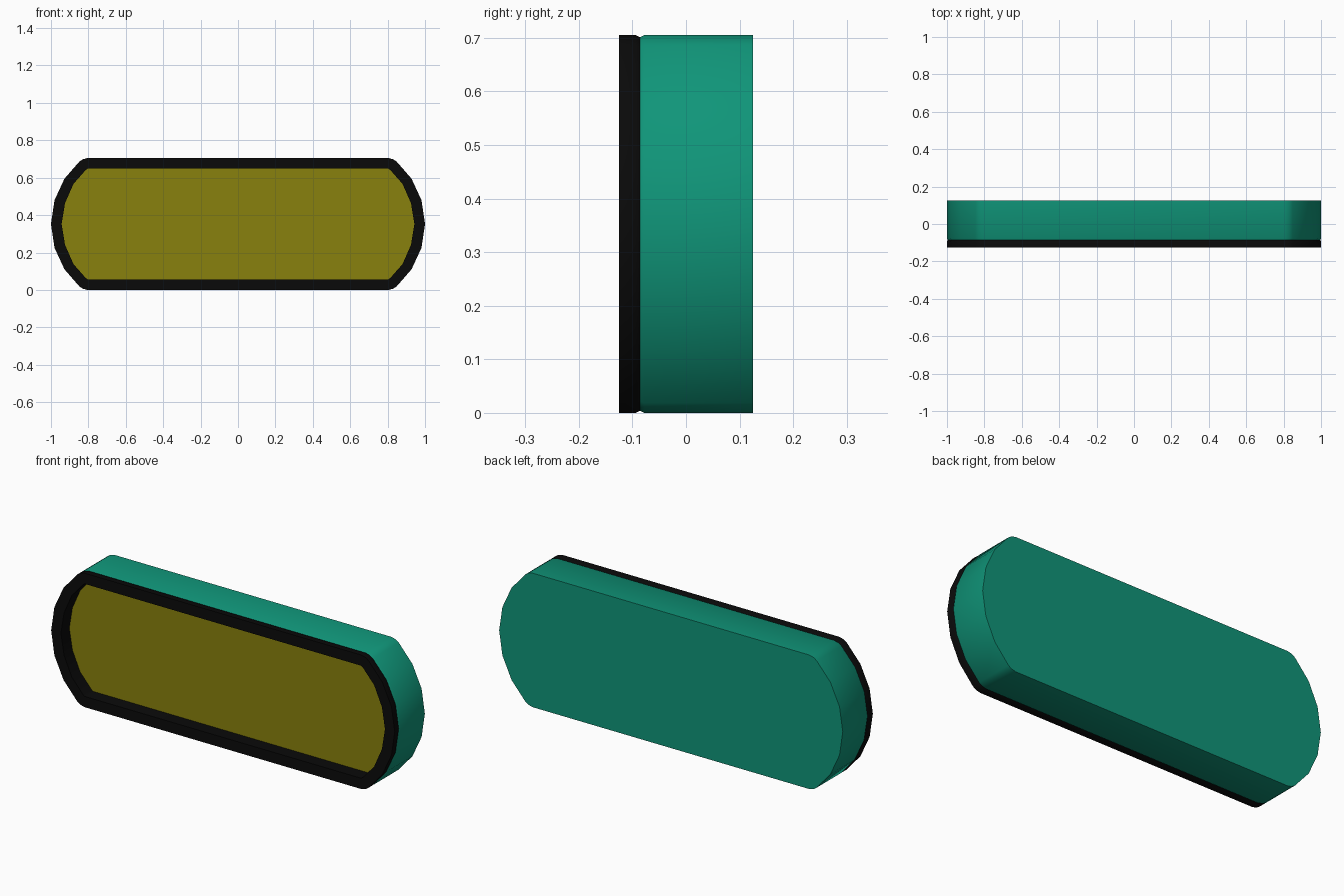
import bpy
import bmesh

if "Cube" in bpy.data.objects:
    bpy.data.objects.remove(bpy.data.objects["Cube"])

CZ = 0.3525  # height of the centre line

# One quadrant of the outer and inner outlines, from the side tip to the top edge
OUTER = [(1, 0), (.981, .127), (.928, .242), (.848, .334), (.83, .346), (.805, .3525)]
INNER = [(.943, 0), (.925, .111), (.88, .214), (.814, .289), (.809, .2925), (.803, .296)]


def ring(quad, y, inset=0.0):
    """Mirror a quadrant into a full closed outline at depth y."""
    q = [(x * (1 - inset), z * (1 - inset / 0.3525 if inset else 1)) for x, z in quad]
    top = q + [(-x, z) for x, z in reversed(q)]
    pts = top + [(x, -z) for x, z in reversed(top[1:-1])]
    return [(x, y, z + CZ) for x, z in pts]


def loft(name, rings, color, cap_start=False, cap_end=False):
    bm = bmesh.new()
    rows = [[bm.verts.new(p) for p in r] for r in rings]
    n = len(rows[0])
    for a, b in zip(rows, rows[1:]):
        for i in range(n):
            j = (i + 1) % n
            bm.faces.new((a[i], a[j], b[j], b[i]))
    if cap_start:
        bm.faces.new(list(reversed(rows[0])))
    if cap_end:
        bm.faces.new(rows[-1])
    bm.normal_update()
    mesh = bpy.data.meshes.new(name)
    # Lofts running front to back come out inward-facing for this winding
    if rings[0][0][1] < rings[-1][0][1]:
        outward = rows[0][0].link_faces[0].normal.x
    else:
        outward = 1
    if outward < 0 and name != "rim":
        bmesh.ops.reverse_faces(bm, faces=bm.faces)
    bm.to_mesh(mesh)
    bm.free()
    ob = bpy.data.objects.new(name, mesh)
    bpy.context.collection.objects.link(ob)
    mat = bpy.data.materials.new(name + "_colour")
    mat.diffuse_color = (*color, 1)
    mat.use_nodes = True
    mat.node_tree.nodes["Principled BSDF"].inputs["Base Color"].default_value = mat.diffuse_color
    mesh.materials.append(mat)
    bpy.ops.object.select_all(action='DESELECT')
    ob.select_set(True)
    bpy.context.view_layer.objects.active = ob
    bpy.ops.object.shade_smooth_by_angle(angle=0.6)
    return ob


# Housing: chamfered front edge, flat back
loft("housing", [ring(OUTER, -.086, .004), ring(OUTER, -.078), ring(OUTER, .125)],
     (.005, .30, .19), cap_end=True)

# Rim: raised border running down to the recessed panel
loft("rim", [ring(INNER, -.055), ring(INNER, -.125), ring(OUTER, -.125),
             ring(OUTER, -.094), ring(OUTER, -.086, .004)], (.003, .003, .003))

# Recessed front panel
panel = loft("front_panel", [ring(INNER, -.055), ring(INNER, -.045)],
             (.25, .22, .004), cap_start=True)

# Make every part face outward
for ob, axis_check in ((bpy.data.objects["housing"], 1), (bpy.data.objects["rim"], -1),
                       (panel, -1)):
    bm = bmesh.new()
    bm.from_mesh(ob.data)
    bm.normal_update()
    flat = max(bm.faces, key=lambda f: abs(f.normal.y) * f.calc_area())
    if flat.normal.y * axis_check < 0:
        bmesh.ops.reverse_faces(bm, faces=bm.faces)
    bm.to_mesh(ob.data)
    bm.free()
